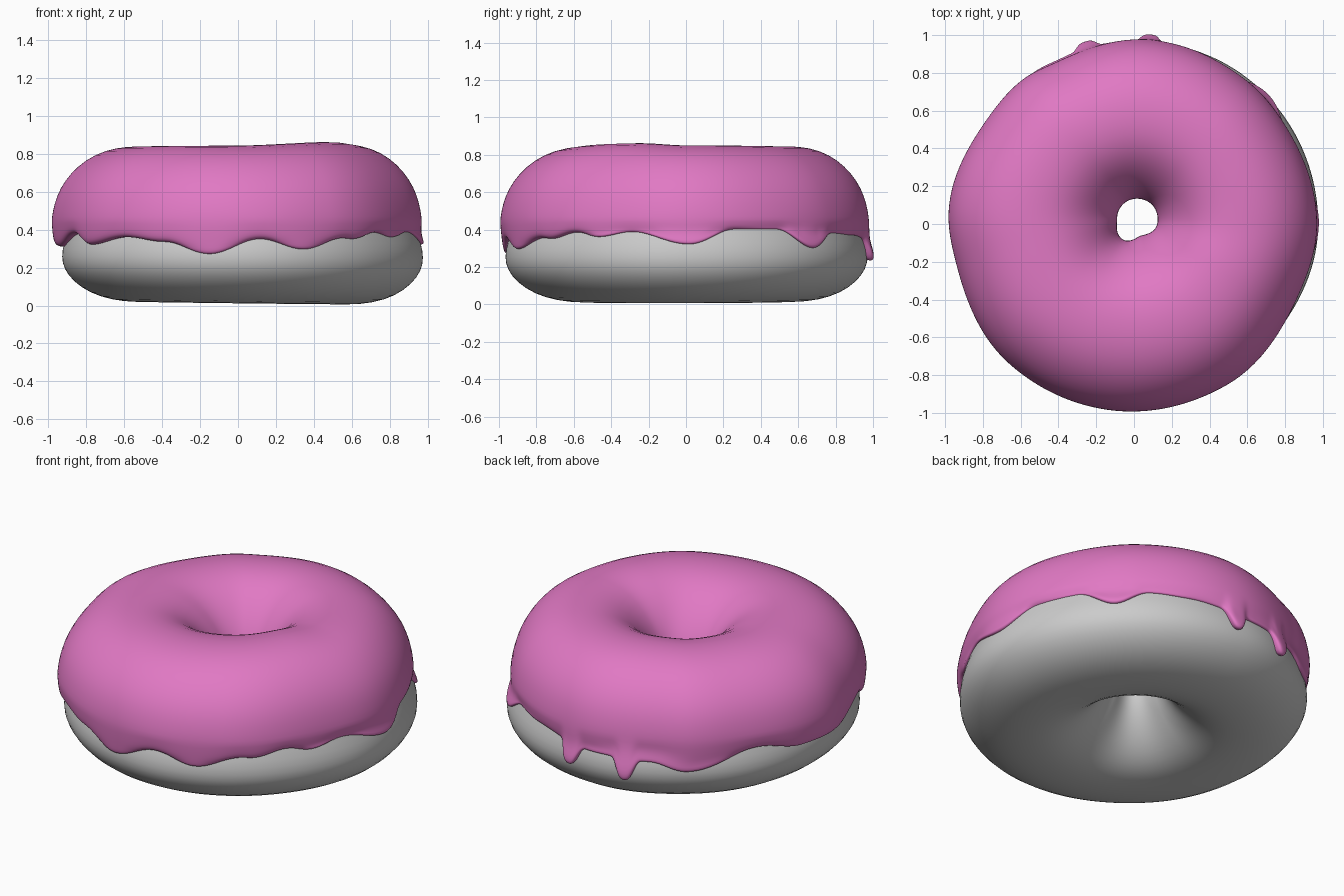
import bpy, math

if "Cube" in bpy.data.objects:
    bpy.data.objects.remove(bpy.data.objects["Cube"])

SEG = 300


def material(name, color):
    m = bpy.data.materials.new(name)
    m.diffuse_color = (*color, 1)
    m.use_nodes = True
    m.node_tree.nodes["Principled BSDF"].inputs["Base Color"].default_value = m.diffuse_color
    return m


def around(table, deg):
    """Smooth periodic interpolation of (angle, value) pairs."""
    pts = [(table[-1][0] - 360, table[-1][1])] + table + [(table[0][0] + 360, table[0][1])]
    for (a, u), (b, v) in zip(pts, pts[1:]):
        if a <= deg <= b:
            t = (1 - math.cos(math.pi * (deg - a) / (b - a))) / 2
            return u + (v - u) * t


# Uneven outlines, measured by angle
ICING_R = [(0, .97), (30, .957), (52, .967), (85, .98), (115, .952), (128, .967), (145, .957),
           (175, .985), (195, .965), (228, .993), (262, .995), (300, .985), (335, .95)]
DOUGH_R = [(0, .98), (50, .983), (90, .975), (130, .95), (180, .932), (225, .955), (270, .97), (320, .955)]
HOLE_R = [(20, .105), (90, .1), (180, .1), (235, .13), (285, .09), (340, .108)]
TOP_Z = [(0, .008), (90, .002), (150, -.005), (260, 0), (330, .02)]
EDGE_Z = [(1, .32), (16, .40), (31, .40), (44, .30), (55, .38), (68, .37), (95, .33), (113, .32),
          (125, .27), (150, .37), (167, .32), (185, .31), (205, .38), (215, .32), (232, .36),
          (246, .335), (261, .27), (277, .35), (291, .295), (306, .355), (310, .35), (321, .385),
          (330, .36), (342, .387)]
DRIPS = [(85, .11), (105, .115)]


def place(deg, r, z, outer):
    """Map a profile point (hole .1, rim 1) onto the uneven ring."""
    a = math.radians(deg)
    f = (r - .1) / .9
    hole = around(HOLE_R, deg)
    rad = hole + (outer - hole) * f
    k = max(0, 1 - f)
    return (.015 * k + rad * math.cos(a), .03 * k + rad * math.sin(a), z)


def ring(name, section, closed, mat):
    """Sweep a cross-section, which may change with angle, round the z axis."""
    verts, faces = [], []
    for i in range(SEG):
        pts = section(i * 360 / SEG)
        n = len(pts)
        verts += pts
    for i in range(SEG):
        j = (i + 1) % SEG
        for k in range(n if closed else n - 1):
            l = (k + 1) % n
            faces.append((i * n + k, i * n + l, j * n + l, j * n + k))
    me = bpy.data.meshes.new(name)
    me.from_pydata(verts, [], faces)
    me.materials.append(mat)
    me.shade_smooth()
    ob = bpy.data.objects.new(name, me)
    bpy.context.collection.objects.link(ob)
    ob.modifiers.new("smooth", 'SUBSURF').levels = 1
    ob.modifiers["smooth"].render_levels = 1
    return ob


# Dough body
DOUGH = [(.58, 0), (.72, .012), (.84, .05), (.93, .11), (.985, .18), (1, .25), (.985, .33), (.955, .4),
         (.93, .5), (.88, .61), (.8, .71), (.69, .78), (.56, .805), (.42, .775), (.28, .69), (.18, .57),
         (.12, .44), (.13, .34), (.18, .23), (.27, .12), (.37, .045), (.47, .01)]


def dough_section(deg):
    outer = around(DOUGH_R, deg)
    pts = []
    for r, z in DOUGH:
        x, y, z = place(deg, r, z, outer)
        # underside is slightly raised on the left
        lift = .022 * max(0, min(1, .45 - .55 * x + .15 * y)) * max(0, 1 - z / .4)
        pts.append((x, y, z + lift))
    return pts


# Icing shell with wavy edge and two drips
ICING = [(.16, .40), (.115, .41), (.1, .44), (.11, .51), (.155, .61), (.24, .72), (.35, .805), (.47, .842),
         (.6, .845), (.72, .822), (.82, .772), (.9, .70), (.955, .62), (.985, .54), (1, .46)]


def icing_section(deg):
    outer = around(ICING_R, deg)
    top = around(TOP_Z, deg)
    pts = [place(deg, r, z + top * max(0, (z - .45) / .4), outer) for r, z in ICING]
    edge, bulge = around(EDGE_Z, deg), 0
    for a, depth in DRIPS:
        g = math.exp(-(abs(deg - a) / 3.1) ** 4)
        edge -= depth * g
        bulge += .018 * g
    dough = around(DOUGH_R, deg)

    def wall(z):
        return dough * (1 - 2 * max(0, z - .24) ** 2)

    # lower wall down to the rounded lip, then tucked into the dough
    a = math.radians(deg)
    for t, base, off in [(.25, .998, .02), (.5, .995, .02), (.75, .99, .02), (.9, .982, .018),
                         (.98, .968, .01), (1, .95, -.005), (.95, .92, -.03)]:
        z = .46 + (edge - .46) * t
        r = max(outer * base, wall(z) + off) if t != .95 else wall(z) + off
        r += bulge * t
        pts.append((r * math.cos(a), r * math.sin(a), z))
    return pts


ring("dough", dough_section, True, material("plain grey dough", (.6, .6, .6)))
ring("icing", icing_section, False, material("pink icing", (.75, .19, .55)))
